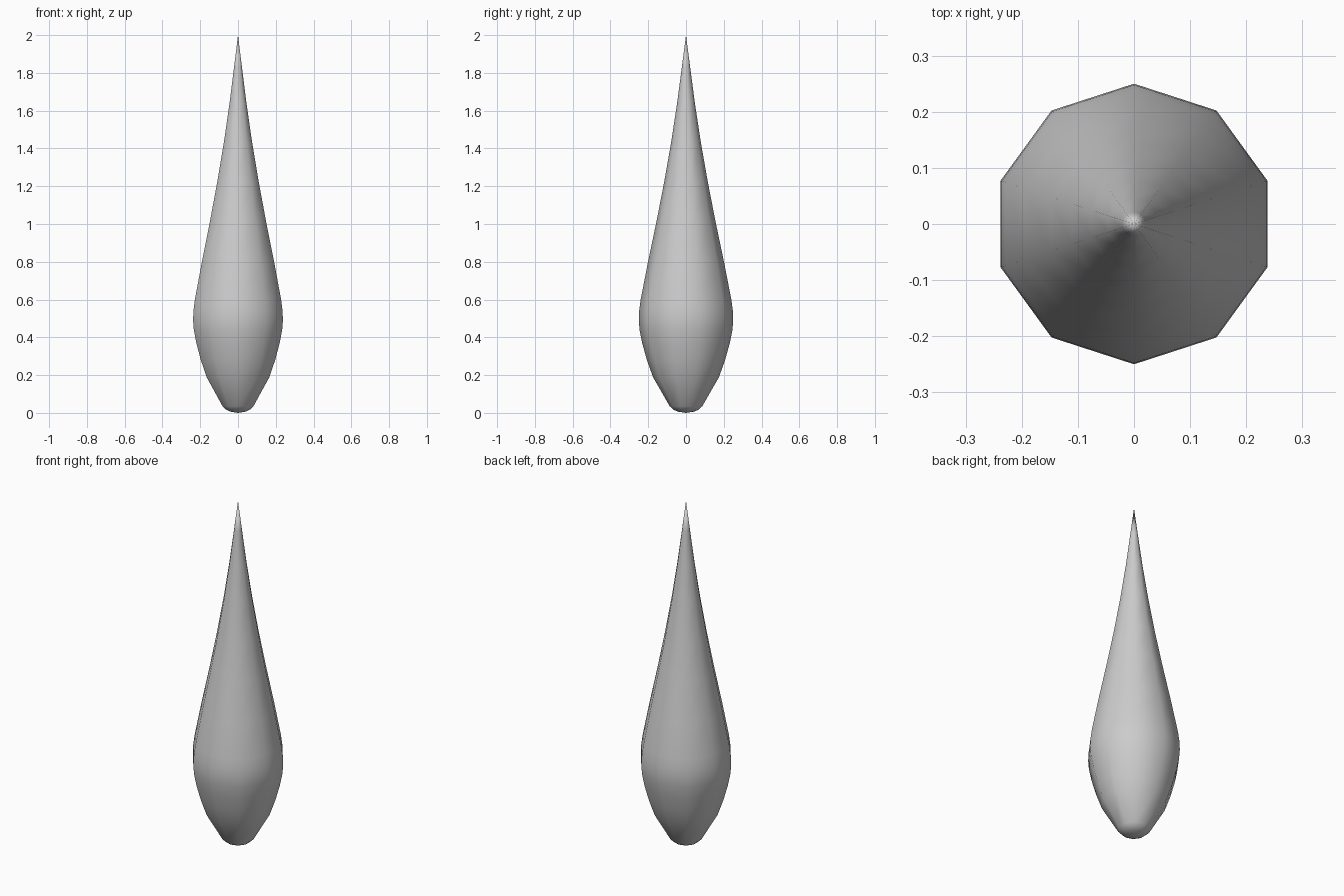
import bpy, bmesh, math

if "Cube" in bpy.data.objects:
    bpy.data.objects.remove(bpy.data.objects["Cube"])

SIDES = 10
# Profile as (radius, height), from above the bottom point to below the tip
PROFILE = [(0.045, 0.007), (0.068, 0.018), (0.086, 0.035), (0.175, 0.19),
           (0.207, 0.28), (0.232, 0.37), (0.246, 0.44), (0.25, 0.49),
           (0.248, 0.54), (0.24, 0.60), (0.203, 0.79), (0.155, 1.02),
           (0.116, 1.22), (0.079, 1.43), (0.047, 1.64), (0.022, 1.83)]

bm = bmesh.new()
# Ten-sided rings
rings = []
for r, z in PROFILE:
    ring = []
    for i in range(SIDES):
        a = math.pi / 2 + 2 * math.pi * i / SIDES
        ring.append(bm.verts.new((r * math.cos(a), r * math.sin(a), z)))
    rings.append(ring)
bottom = bm.verts.new((0, 0, 0))
tip = bm.verts.new((0, 0, 2))

# Walls and end fans
for i in range(SIDES):
    j = (i + 1) % SIDES
    for lo, hi in zip(rings, rings[1:]):
        bm.faces.new((lo[i], lo[j], hi[j], hi[i]))
    bm.faces.new((bottom, rings[0][j], rings[0][i]))
    bm.faces.new((rings[-1][i], rings[-1][j], tip))
for f in bm.faces:
    f.smooth = True
bmesh.ops.recalc_face_normals(bm, faces=bm.faces)

mesh = bpy.data.meshes.new("teardrop_body")
bm.to_mesh(mesh)
bm.free()
bpy.context.collection.objects.link(bpy.data.objects.new("teardrop_body", mesh))
